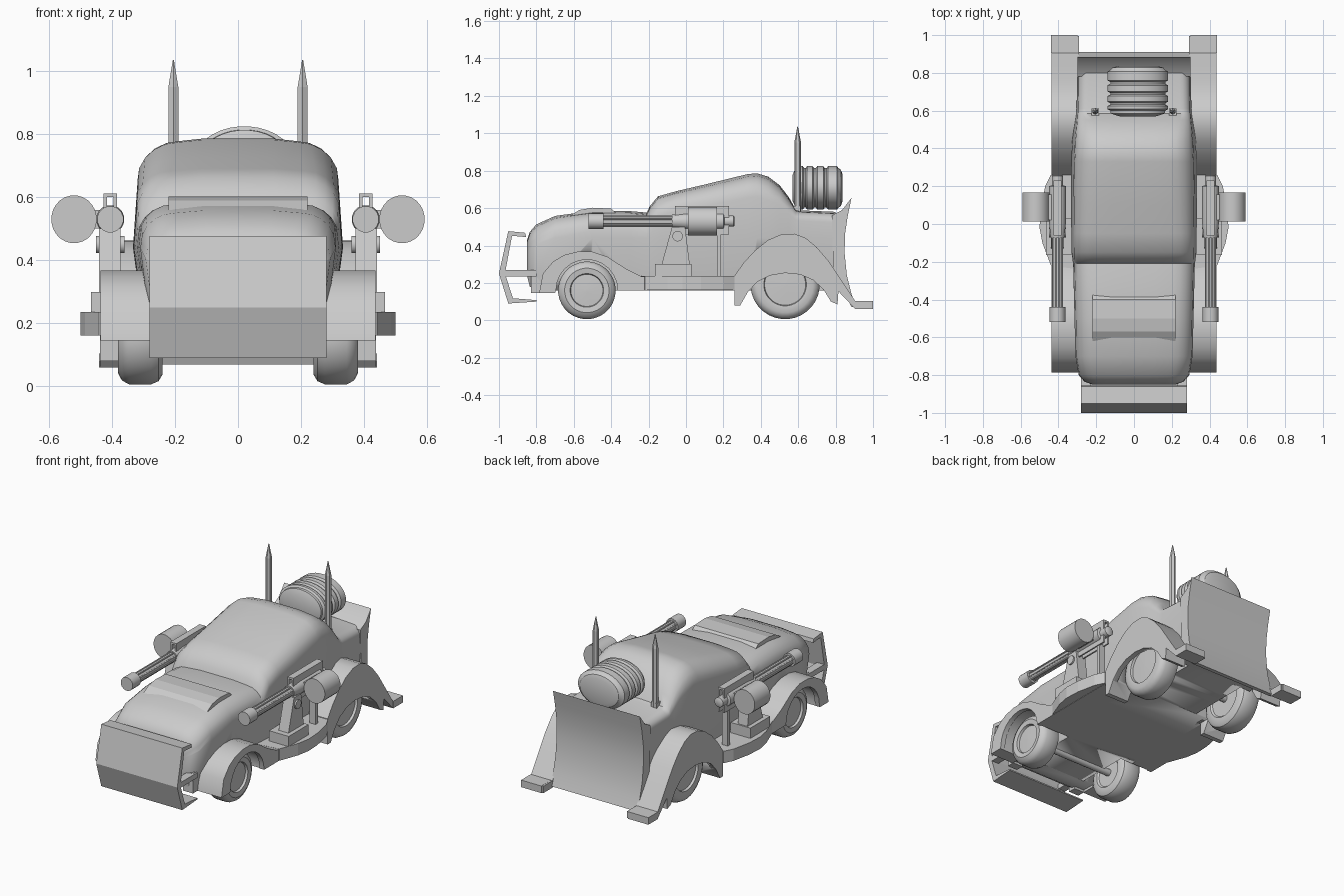
import bpy, bmesh, math
from mathutils import Vector

if "Cube" in bpy.data.objects:
    bpy.data.objects.remove(bpy.data.objects["Cube"])


def finish(name, bm, mirror=False, smooth=None, cutters=()):
    bmesh.ops.recalc_face_normals(bm, faces=bm.faces)
    me = bpy.data.meshes.new(name)
    bm.to_mesh(me)
    bm.free()
    ob = bpy.data.objects.new(name, me)
    bpy.context.collection.objects.link(ob)
    for c in cutters:
        m = ob.modifiers.new("well", 'BOOLEAN')
        m.operation, m.solver, m.object = 'DIFFERENCE', 'EXACT', c
    if mirror:
        m = ob.modifiers.new("mirror", 'MIRROR')
        m.use_mirror_merge = False
    if smooth:
        bpy.ops.object.select_all(action='DESELECT')
        ob.select_set(True)
        bpy.context.view_layer.objects.active = ob
        bpy.ops.object.shade_smooth_by_angle(angle=math.radians(smooth))
    return ob


def loft(name, rings, **kw):
    bm = bmesh.new()
    rows = [[bm.verts.new(p) for p in r] for r in rings]
    n = len(rows[0])
    for a, b in zip(rows, rows[1:]):
        for i in range(n):
            bm.faces.new((a[i], a[(i + 1) % n], b[(i + 1) % n], b[i]))
    bm.faces.new(rows[0])
    bm.faces.new(rows[-1])
    return finish(name, bm, **kw)


def prism_x(name, pts, a, b, **kw):
    """Side profile (y, z) extruded from x=a to x=b."""
    return loft(name, [[(x, y, z) for y, z in pts] for x in (a, b)], **kw)


def prism_z(name, pts, a, b, **kw):
    return loft(name, [[(x, y, z) for x, y in pts] for z in (a, b)], **kw)


def box(name, x0, x1, y0, y1, z0, z1, **kw):
    return prism_x(name, [(y0, z0), (y1, z0), (y1, z1), (y0, z1)], x0, x1, **kw)


def lathe(name, axis, c, prof, seg=24, sx=1, smooth=35, **kw):
    """Turned part; prof lists (position along axis, radius), c is the centre of the other two axes."""
    rings = []
    for t, r in prof:
        ring = []
        for i in range(seg):
            a = 2 * math.pi * (i + 0.5) / seg
            u, v = c[0] + sx * r * math.cos(a), c[1] + r * math.sin(a)
            ring.append({'x': (t, u, v), 'y': (u, t, v), 'z': (u, v, t)}[axis])
        rings.append(ring)
    return loft(name, rings, smooth=smooth, **kw)


# wheel well cutters
wells = []
for label, y, z, r in (("front", -0.53, 0.16, 0.172), ("rear", 0.53, 0.19, 0.205)):
    for s in (-1, 1):
        c = lathe(label + "_well_cutter", 'x', (y, z), [(s * 0.2, r), (s * 0.405, r)], 32)
        c.hide_render = True
        c.hide_set(True)
        wells.append(c)

# body shell: nose, hood, cabin and rear deck
stations = [(-0.85, .22, .24, .42, .06), (-0.835, .262, .18, .465, .08), (-0.80, .293, .16, .505, .1),
            (-0.70, .31, .16, .55, .1), (-0.5, .315, .16, .578, .1), (-0.3, .32, .16, .576, .1),
            (-0.21, .322, .16, .568, .1), (-0.195, .325, .16, .60, .1), (-0.15, .33, .16, .655, .1),
            (-0.05, .332, .16, .683, .1), (0.1, .333, .16, .718, .11), (0.33, .333, .16, .774, .12),
            (0.38, .33, .16, .778, .12), (0.44, .327, .16, .76, .12), (0.5, .32, .16, .715, .1),
            (0.55, .312, .16, .65, .08), (0.585, .306, .16, .588, .05), (0.61, .304, .16, .58, .05),
            (0.80, .30, .16, .572, .05)]
rings = []
for y, w, zb, zt, r in stations:
    waist = min(0.44, zt - r)
    taper = w - 0.06 * max(0, zt - r - 0.44)
    half = [(w * .9, zb), (w * .92, zb + .3 * (waist - zb)), (w, waist), (taper - .002, zt - r + .002)]
    for k in range(1, 6):
        a = math.pi / 2 * k / 5
        half.append((taper - r * 1.1 * (1 - math.cos(a)), zt - r + r * math.sin(a)))
    half.append((taper * .35, zt + .008))
    rings.append([(x, y, z) for x, z in half] + [(-x, y, z) for x, z in reversed(half)])
loft("body_shell", rings, smooth=38, cutters=wells)

# hood scoop
prism_x("hood_scoop", [(-0.62, .56), (-0.57, .59), (-0.5, .602), (-0.4, .597), (-0.36, .56)], -.22, .22)

# front fender running into the side sill
cx, cz, r = -0.53, 0.16, 0.165
arch = [(cx + r * math.cos(math.pi * k / 12), cz + r * math.sin(math.pi * k / 12)) for k in range(13)]
prism_x("front_fender_and_sill",
        [(-.785, .145), (-.765, .25), (-.71, .315), (-.65, .35), (-.58, .367), (-.5, .367), (-.42, .34),
         (-.32, .275), (-.24, .235), (.3, .235), (.3, .16)] + arch + [(-.70, .145)],
        .27, .436, mirror=True, smooth=30, cutters=[wells[1]])

# running board bulge
prism_z("running_board", [(.3, -.24), (.44, -.22), (.485, -.1), (.5, -.02), (.495, .08), (.47, .2), (.44, .26), (.3, .26)],
        .162, .236, mirror=True)

# rear fender with tail foot
prism_x("rear_fender",
        [(.26, .08), (.26, .24), (.31, .31), (.37, .375), (.44, .43), (.51, .46), (.58, .463), (.64, .44), (.70, .39),
         (.76, .32), (.83, .215), (.905, .103), (.995, .103), (.995, .06), (.905, .06), (.815, .155), (.81, .085),
         (.775, .10), (.735, .165), (.68, .215), (.61, .245), (.53, .253), (.45, .24), (.38, .205), (.33, .15), (.29, .08)],
        .29, .438, mirror=True, smooth=30, cutters=[wells[3]])
box("tail_foot", .30, .44, .905, 1.0, .06, .104, mirror=True)

# curved rear blade
prism_x("rear_blade", [(.78, .56), (.835, .59), (.885, .655), (.865, .56), (.85, .46), (.848, .36), (.86, .24), (.885, .14),
                       (.91, .07), (.885, .07), (.845, .16), (.79, .16)], -.30, .30, smooth=30)

# wheels
for label, y, r, hub in (("front", -0.53, .154, .086), ("rear", 0.53, .185, .11)):
    lathe(label + "_wheel", 'x', (y, r + .006),
          [(.25, hub), (.24, hub + .01), (.24, r - .03), (.252, r - .01), (.275, r), (.345, r), (.368, r - .012),
           (.38, r - .035), (.376, hub + .004), (.362, hub), (.366, .01)], 32, mirror=True)
    lathe(label + "_axle", 'x', (y, r + .006), [(-.26, .022), (.26, .022)], 12)

# front ram plate with flanges
prism_x("ram_plate", [(-.855, .445), (-.86, .468), (-.95, .477), (-1.0, .25), (-.95, .09), (-.80, .10), (-.80, .108),
                      (-.925, .118), (-.968, .25), (-.93, .452)], -.28, .28)
box("ram_arm", .23, .28, -.985, -.80, .235, .268, mirror=True)
box("nose_mount", .2, .27, -.83, -.78, .145, .27, mirror=True)

# spiked posts
lathe("rear_spike", 'z', (.205, .597), [(.56, .018), (.95, .018), (1.035, .002)], 6, smooth=None, mirror=True)
box("spike_socket", .185, .225, .575, .612, .56, .612, mirror=True)

# ribbed fuel tank
prof = [(.57, .07), (.585, .105)]
for y0, y1 in ((.6, .632), (.64, .685), (.694, .742), (.752, .815)):
    prof += [(y0, .106), (y0 + .008, .117), (y1 - .008, .117), (y1, .106)]
lathe("fuel_tank", 'y', (.02, .708), prof + [(.828, .098), (.836, .075)], 32, sx=1.38)

# side guns
gx, gz = .405, .53
box("gun_base", .33, .466, -.165, .03, .236, .30, mirror=True)
prism_x("gun_pedestal", [(-.13, .30), (.02, .30), (-.005, .50), (-.075, .50)], .372, .44, mirror=True)
box("gun_rear_post", .38, .42, .165, .188, .236, .47, mirror=True)
lathe("gun_pivot", 'x', (-.045, .45), [(.36, .028), (.45, .028)], 16, mirror=True)
lathe("gun_barrel", 'y', (gx, gz), [(-.52, .026), (-.52, .042), (-.44, .042), (-.44, .027), (.0, .027)], 16, mirror=True)
for k in range(8):
    a = math.pi * (k + .5) / 4
    x, z = gx + .028 * math.cos(a), gz + .028 * math.sin(a)
    lathe("barrel_rib", 'y', (x, z), [(-.45, .005), (-.06, .005)], 6, mirror=True)
lathe("gun_receiver", 'y', (gx, gz), [(-.075, .036), (.0, .045), (.20, .045), (.205, .03), (.255, .03), (.26, .022)],
      16, mirror=True)
for x in (.384, .416):
    box("gun_side_plate", x, x + .01, -.06, .23, .46, .612, mirror=True)
box("gun_sight_bridge", .384, .426, -.06, .23, .600, .612, mirror=True)
box("ammo_feed", .42, .49, .02, .155, .50, .56, mirror=True)
lathe("ammo_drum", 'y', (.52, gz), [(.012, .076), (.166, .076)], 24, sx=.95, mirror=True)
